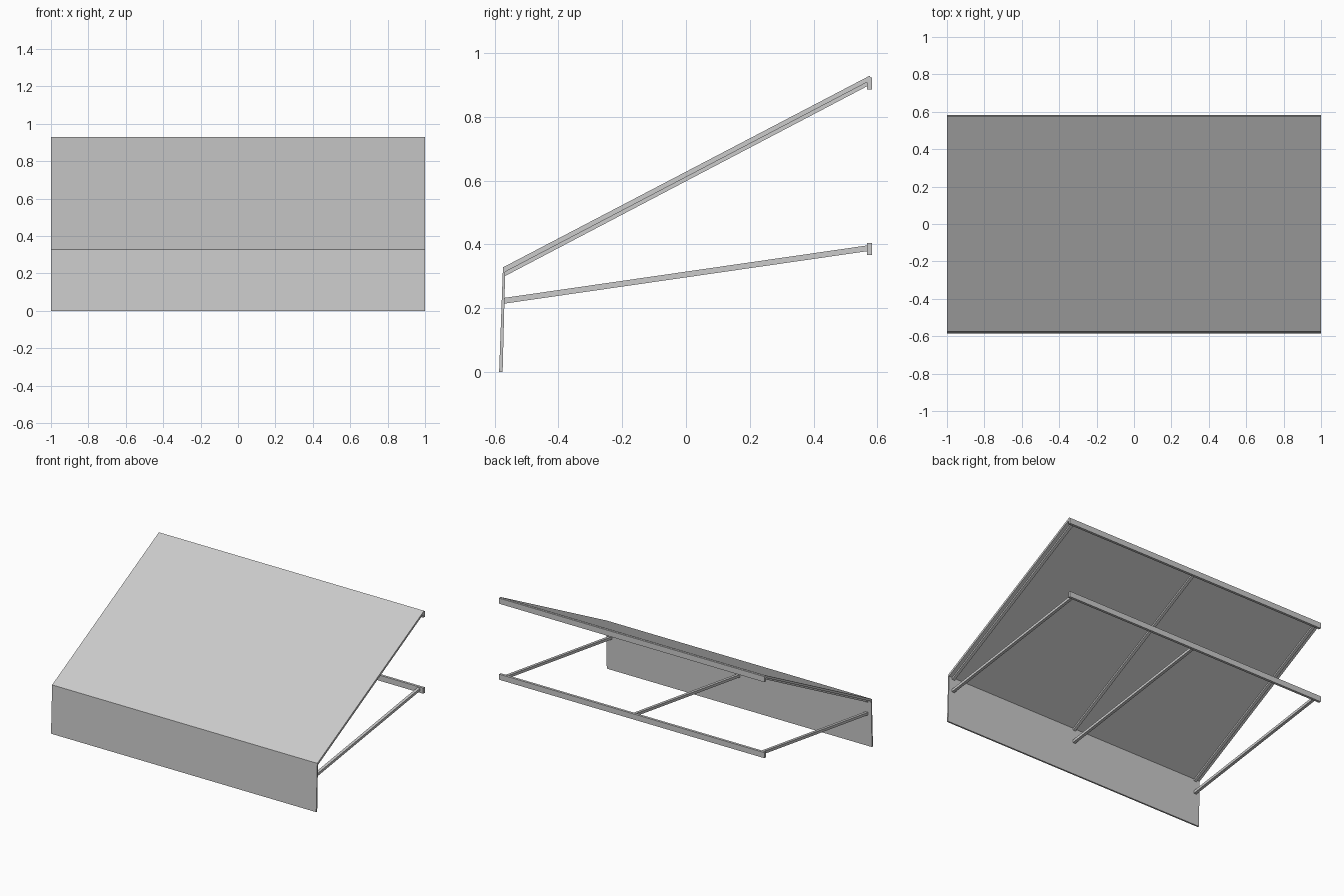
import bpy
import bmesh

cube = bpy.data.objects.get("Cube")
if cube:
    bpy.data.objects.remove(cube, do_unlink=True)

grey = bpy.data.materials.new("light grey")
grey.use_nodes = True
COLOUR = (0.6, 0.6, 0.6, 1)
grey.diffuse_color = COLOUR
grey.node_tree.nodes["Principled BSDF"].inputs["Base Color"].default_value = COLOUR


def extrude_profile(name, profile, x_centre, width):
    """Sweep a closed (y, z) side profile along x."""
    bm = bmesh.new()
    left = x_centre - width / 2
    face = bm.faces.new([bm.verts.new((left, y, z)) for y, z in profile])
    swept = bmesh.ops.extrude_face_region(bm, geom=[face])["geom"]
    moved = [v for v in swept if isinstance(v, bmesh.types.BMVert)]
    bmesh.ops.translate(bm, verts=moved, vec=(width, 0, 0))
    bmesh.ops.recalc_face_normals(bm, faces=bm.faces[:])
    mesh = bpy.data.meshes.new(name)
    bm.to_mesh(mesh)
    bm.free()
    mesh.materials.append(grey)
    obj = bpy.data.objects.new(name, mesh)
    bpy.context.collection.objects.link(obj)
    return obj


def sloped(y0, z0, y1, z1, depth):
    """Side profile of a sloped bar, measured down from its top edge."""
    return [(y0, z0), (y1, z1), (y1, z1 - depth), (y0, z0 - depth)]


# Sloping cover and hanging front flap, one bent sheet
extrude_profile("canopy_sheet", [
    (-0.574, 0.328), (0.576, 0.929), (0.582, 0.916),
    (-0.567, 0.314), (-0.575, 0.0), (-0.586, 0.0)], 0, 2)

# Bars fixed to the wall
for name, top in (("upper_wall_bar", 0.923), ("lower_wall_bar", 0.405)):
    extrude_profile(name, sloped(0.567, top, 0.584, top, 0.038), 0, 2)

# Rafters under the cover and the struts below them
for side, x in (("right", -0.965), ("middle", 0), ("left", 0.965)):
    extrude_profile(side + "_rafter", sloped(-0.569, 0.314, 0.57, 0.911, 0.014), x, 0.02)
    extrude_profile(side + "_strut", sloped(-0.572, 0.232, 0.57, 0.397, 0.018), x, 0.02)
